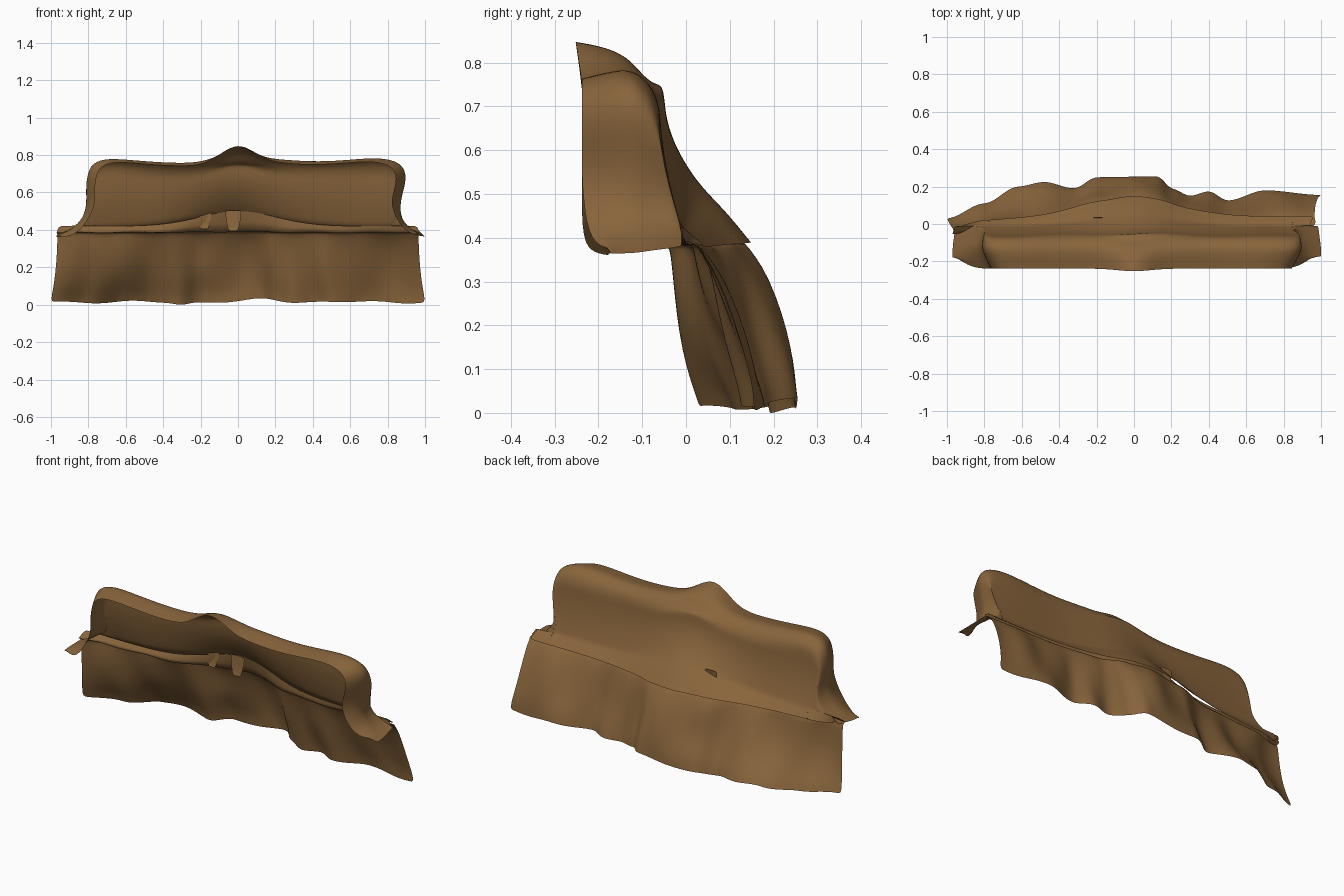
import bpy, math

if "Cube" in bpy.data.objects:
    bpy.data.objects.remove(bpy.data.objects["Cube"])

brown = bpy.data.materials.new("weathered brown")
brown.diffuse_color = (0.25, 0.13, 0.045, 1)
brown.use_nodes = True
brown.node_tree.nodes["Principled BSDF"].inputs["Base Color"].default_value = brown.diffuse_color


def table(points, x):
    """Smoothly interpolate y from a short list of (x, y)."""
    if x <= points[0][0]:
        return points[0][1]
    for (a, ya), (b, yb) in zip(points, points[1:]):
        if x <= b:
            t = (x - a) / (b - a)
            t = t * t * (3 - 2 * t)
            return ya + (yb - ya) * t
    return points[-1][1]


def bump(x, w):
    return math.exp(-(x / w) ** 2)


def sheet(name, rows, levels=1):
    """Smooth open sheet from equally long rows of points."""
    n = len(rows[0])
    verts = [p for r in rows for p in r]
    faces = [(r * n + c, r * n + c + 1, (r + 1) * n + c + 1, (r + 1) * n + c)
             for r in range(len(rows) - 1) for c in range(n - 1)]
    me = bpy.data.meshes.new(name)
    me.from_pydata(verts, [], faces)
    me.materials.append(brown)
    for p in me.polygons:
        p.use_smooth = True
    ob = bpy.data.objects.new(name, me)
    bpy.context.collection.objects.link(ob)
    sub = ob.modifiers.new("smooth", 'SUBSURF')
    sub.levels = sub.render_levels = levels
    return ob


# Seam where hood and skirt meet, skirt top and skirt hem
def seam_z(x):
    return 0.43 + 0.08 * bump(x, 0.3)


def seam_y(x):
    return -0.01 + 0.06 * bump(x, 0.3)


top_y = [(-1, -.04), (-.8, .01), (-.5, .03), (-.2, .11), (0, .14), (.15, .12), (.3, .06),
         (.6, .03), (1, .03)]
hem_y = [(-1, .03), (-.8, .11), (-.62, .20), (-.48, .225), (-.32, .19), (-.2, .25),
         (.13, .255), (.2, .19), (.3, .15), (.4, .175), (.5, .125), (.7, .18), (1, .155)]

# Hood: rounded arch outline, curling back into a sloping rear wall
outline = [(-.97, .375), (-.91, .40), (-.84, .45), (-.81, .53), (-.815, .62), (-.81, .70),
           (-.785, .77), (-.70, .795), (-.56, .782), (-.40, .77), (-.25, .767), (-.16, .785),
           (-.08, .82), (0, .84), (.08, .825), (.16, .795), (.25, .785), (.40, .775),
           (.55, .78), (.70, .795), (.80, .792), (.88, .765), (.905, .70), (.885, .62),
           (.865, .53), (.88, .45), (.94, .40), (1.0, .37)]


def wall_y(x, z):
    top = -0.065 + 0.012 * bump(x, 0.3) + 0.005 * math.sin(11 * x)
    t = max(0, min(1, (0.74 - z) / (0.74 - seam_z(x))))
    return top + (seam_y(x) - top) * t ** 2


def hood_row(s, y=None, peak=0.0, inset=0.0):
    row = []
    for px, pz in outline:
        bx = px * 0.94
        x, z = px + (bx - px) * s, pz + (seam_z(bx) - pz) * s
        if pz > 0.46:
            x -= inset * px
            z -= inset * 0.4 * max(0, pz - 0.5) / 0.3
        elif y is not None:
            z -= max(0, inset) * 0.9 * (1 - max(0, abs(px) - .84) / .16)
        z += peak * bump(px, 0.12)
        yy = wall_y(x, z) if y is None else y
        if y is not None and y < -0.2:
            yy -= 0.016 * bump(px, 0.12)
            yy += 0.10 * (max(0, abs(px) - 0.84) / 0.16) ** 1.5 if pz < .46 else 0
        row.append((x, yy, z))
    return row


def drape_row(k):
    """Lower continuation of the hood wall, lying over the skirt lip."""
    row = []
    for px, pz in outline:
        x = px * (0.94 + .02 * k)
        y0, z0 = seam_y(x), seam_z(x)
        y1, z1 = table(top_y, x) + .012, .385 + .01 * bump(x, .3)
        row.append((x, y0 + (y1 - y0) * k ** .9, z0 + (z1 - z0) * k))
    return row


sheet("hood", [hood_row(0, -.238, .052, .06), hood_row(0, -.19, .025, .03),
               hood_row(0, -.135, -.015), hood_row(.05, -.10, -.045),
               hood_row(.13, -.075, -.04)]
      + [hood_row(s) for s in (.24, .36, .48, .6, .72, .84, .92, 1)]
      + [drape_row(k) for k in (.33, .66, 1)], 2)

# Skirt: folded sheet with a front rim, falling backwards to a wavy hem
fall = [(.385, 0), (.34, .16), (.27, .33), (.19, .52), (.11, .76), (.06, .92), (.02, 1)]
cols = [-1 + i / 40 for i in range(81)]
rows = [[], [], []]
for x in cols:
    c = bump(x, 0.25)
    sy, sz, ty = seam_y(x), seam_z(x), table(top_y, x)
    rim_y = min((-0.03 + 0.03 * x) * (1 - c) + 0.07 * c, ty - .02)
    rows[0].append((x * .96, sy - .002, sz - .004))
    rows[1].append((x * .97, rim_y, .386 + .005 * math.sin(19 * x)))
    rows[2].append((x * .97, ty - .01, .393 + .008 * c))
for z, f in fall:
    row = []
    for x in cols:
        ty, hy = table(top_y, x), table(hem_y, x)
        wave = math.sin(math.pi * f)
        g = f ** (1 + 1.4 * bump(x + 1, .4)) + .22 * bump(x, .2) * wave \
            + .25 * bump(x - 1, .3) * wave
        fold = .010 * math.sin(24 * x + 2 * z) * math.sin(math.pi * min(1, f + .1))
        fold -= .025 * bump(x + .2, .08) * bump(z - .2, .07)
        hem = (.008 * math.sin(15 * x + .5) * math.sin(4 * x + 1) + .016 * bump(x - .15, .1)
               - .014 * bump(x + .3, .05)) * f
        row.append((x * (.965 + .035 * f * f), ty + (hy - ty) * g + fold, z + hem))
    rows.append(row)
sheet("skirt", rows)

# Torn flaps hanging in the gap under the hood wall
for name, x0, w, tip in (("left_flap", -.22, .08, .41), ("middle_flap", -.07, .09, .40)):
    sheet(name, [[(x0 + w * (i / 4) * k + w * .5 * (1 - k), .035 - .03 * (1 - k), z)
                  for i in range(5)]
                 for z, k in ((.51, 1), (.47, .9), (tip + .02, .7), (tip, .5))])

# Centre every part on the ground
bpy.context.view_layer.update()
dg = bpy.context.evaluated_depsgraph_get()
low = min(v.co.z for o in bpy.data.objects for v in o.evaluated_get(dg).data.vertices)
for o in bpy.data.objects:
    o.location.z -= low
